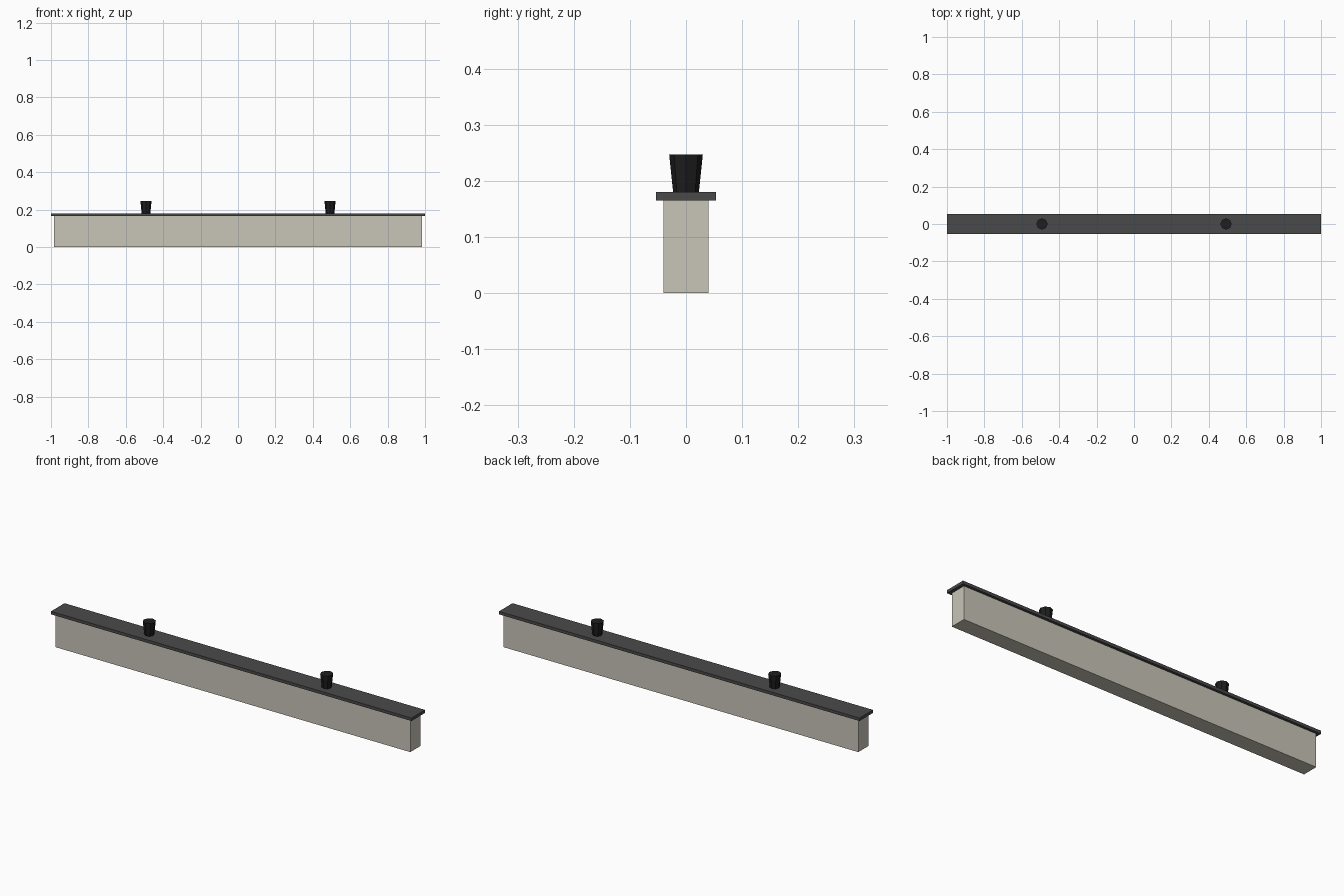
import bpy

if "Cube" in bpy.data.objects:
    bpy.data.objects.remove(bpy.data.objects["Cube"])


def material(name, rgb):
    m = bpy.data.materials.new(name)
    m.diffuse_color = (*rgb, 1)
    m.use_nodes = True
    m.node_tree.nodes["Principled BSDF"].inputs["Base Color"].default_value = m.diffuse_color
    return m


stone = material("pale stone", (0.58, 0.56, 0.48))
slate = material("dark grey slate", (0.068, 0.068, 0.068))
black = material("near black", (0.013, 0.013, 0.013))


def box(name, sx, sy, z0, z1, mat):
    bpy.ops.mesh.primitive_cube_add(size=1, location=(0, 0, (z0 + z1) / 2))
    o = bpy.context.object
    o.name = name
    o.scale = (sx, sy, z1 - z0)
    bpy.ops.object.transform_apply(location=False, rotation=False, scale=True)
    o.data.materials.append(mat)


# Long wall and overhanging cap
box("wall", 1.968, 0.081, 0, 0.165, stone)
box("wall_cap", 2.0, 0.107, 0.165, 0.18, slate)

# Two flared posts standing on the cap
for side, x in (("left", -0.492), ("right", 0.492)):
    bpy.ops.mesh.primitive_cone_add(vertices=8, radius1=0.023, radius2=0.03,
                                    depth=0.067, location=(x, 0, 0.2135))
    o = bpy.context.object
    o.name = side + "_post"
    o.data.materials.append(black)
